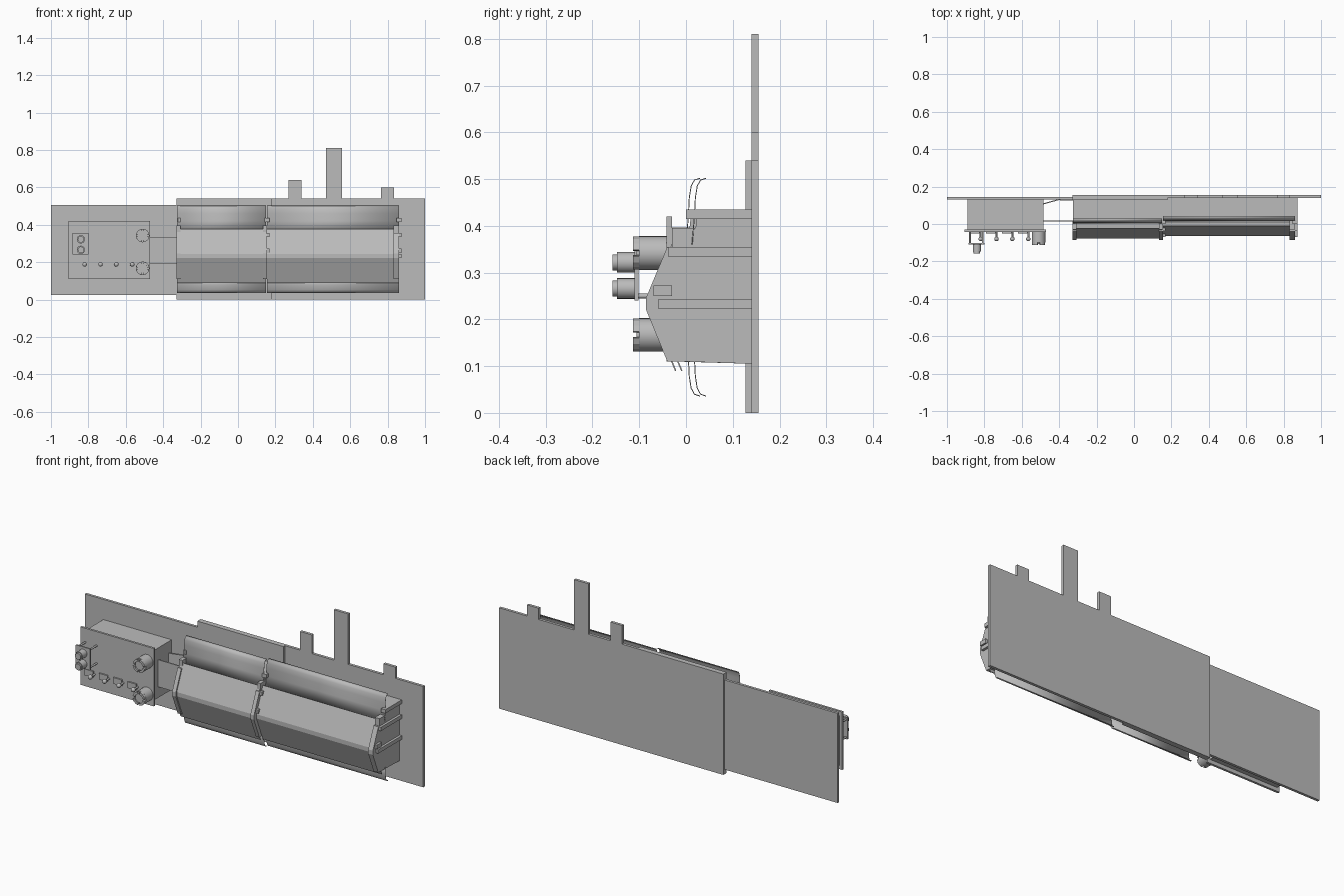
import bpy, bmesh, math
from mathutils import Matrix, Vector

if "Cube" in bpy.data.objects:
    bpy.data.objects.remove(bpy.data.objects["Cube"], do_unlink=True)

grey = bpy.data.materials.new("plain grey")
grey.use_nodes = True
colour = (0.5, 0.5, 0.5, 1)
grey.diffuse_color = colour
grey.node_tree.nodes["Principled BSDF"].inputs["Base Color"].default_value = colour


def finish(name, bm, smooth=False):
    bmesh.ops.recalc_face_normals(bm, faces=bm.faces)
    mesh = bpy.data.meshes.new(name)
    bm.to_mesh(mesh)
    bm.free()
    mesh.materials.append(grey)
    ob = bpy.data.objects.new(name, mesh)
    bpy.context.scene.collection.objects.link(ob)
    if smooth:
        bpy.ops.object.select_all(action="DESELECT")
        ob.select_set(True)
        bpy.context.view_layer.objects.active = ob
        bpy.ops.object.shade_smooth_by_angle(angle=math.radians(35))
    return ob


def box(name, x0, x1, y0, y1, z0, z1):
    bm = bmesh.new()
    size = Matrix.Diagonal((x1 - x0, y1 - y0, z1 - z0, 1))
    centre = Matrix.Translation(((x0 + x1) / 2, (y0 + y1) / 2, (z0 + z1) / 2))
    bmesh.ops.create_cube(bm, size=1, matrix=centre @ size)
    return finish(name, bm)


def rod(name, x, z, y0, y1, radius, sides=24):
    bm = bmesh.new()
    turn = Matrix.Rotation(math.pi / 2, 4, "X")
    bmesh.ops.create_cone(bm, cap_ends=True, segments=sides, radius1=radius, radius2=radius,
                          depth=y1 - y0, matrix=Matrix.Translation((x, (y0 + y1) / 2, z)) @ turn)
    return finish(name, bm, True)


def prism(name, profile, x0, x1):
    """Extrude a closed (y, z) outline along x."""
    bm = bmesh.new()
    face = bm.faces.new([bm.verts.new((x0, y, z)) for y, z in profile])
    new = bmesh.ops.extrude_face_region(bm, geom=[face])["geom"]
    bmesh.ops.translate(bm, vec=(x1 - x0, 0, 0),
                        verts=[v for v in new if isinstance(v, bmesh.types.BMVert)])
    return finish(name, bm)


def sheet(name, path, x0, x1, thick=0.003, smooth=False):
    """Thin bent sheet following an open (y, z) path along x."""
    bm = bmesh.new()
    rows = [(bm.verts.new((x0, y, z)), bm.verts.new((x1, y, z))) for y, z in path]
    for a, b in zip(rows, rows[1:]):
        bm.faces.new((a[0], a[1], b[1], b[0]))
    ob = finish(name, bm, smooth)
    mod = ob.modifiers.new("thickness", "SOLIDIFY")
    mod.thickness = thick
    mod.offset = 0
    return ob


# Back plates and the tabs on the top edge
box("main_back_plate", -0.33, 1, 0.14, 0.155, 0, 0.54)
box("thick_plate_section", -0.33, 0.18, 0.127, 0.141, 0, 0.54)
box("side_back_plate", -1, -0.329, 0.131, 0.145, 0.025, 0.505)
for name, x0, x1, top in (("short_tab", 0.27, 0.34, 0.64),
                          ("tall_tab", 0.47, 0.555, 0.81),
                          ("end_tab", 0.765, 0.835, 0.6)):
    box(name, x0, x1, 0.14, 0.155, 0.53, top)

# Main housing, in two lengths set slightly apart in depth
for name, x0, x1, back in (("left", 0.155, 0.86, 0.013), ("right", -0.325, 0.15, 0.0)):
    prism(name + "_housing", [
        (0.142, 0.105), (0.142, 0.435), (0.012 + back, 0.435), (0.003 + back, 0.355),
        (-0.024 + back, 0.352), (-0.07 + back, 0.245), (-0.07 + back, 0.222),
        (-0.024 + back, 0.11)], x0, x1)
    sheet(name + "_front_panel", [
        (-0.022 + back, 0.378), (-0.077 + back, 0.244),
        (-0.077 + back, 0.222), (-0.022 + back, 0.09)], x0, x1)
    # Curled guards above and below
    arc = [(0.0, 0.36), (0.005, 0.42), (0.007, 0.46), (0.011, 0.485),
           (0.018, 0.498), (0.03, 0.502)]
    sheet(name + "_top_guard", [(y + back, z) for y, z in arc], x0, x1, 0.002, True)
    sheet(name + "_bottom_guard", [(y + back, 0.538 - z) for y, z in arc if z > 0.41],
          x0, x1, 0.002, True)

# Straps wrapped over the housing, with ribs at each joint
outer = [(-0.04, 0.355), (-0.086, 0.245), (-0.086, 0.222), (-0.04, 0.11)]
inner = [(y + 0.03, z) for y, z in reversed(outer)]
for name, x0, x1 in (("right_strap", -0.33, -0.308),
                     ("middle_strap", 0.134, 0.155),
                     ("left_strap", 0.832, 0.86)):
    prism(name, outer + inner, x0, x1)
    tip = x1 + 0.013 if x1 > 0 else x1
    for z0, z1, y0 in ((0.223, 0.243, -0.06), (0.335, 0.355, -0.038), (0.415, 0.435, 0.0)):
        box(name + "_rib", x1 - 0.012, tip, y0, 0.141, z0, z1)
    box(name + "_clip", x0, tip, -0.07, -0.03, 0.25, 0.272)
    box(name + "_top_clip", x0, x1, -0.03, 0.02, 0.355, 0.395)

# Link between the housing and the control box
box("link_front", -0.486, -0.32, 0.014, 0.02, 0.19, 0.335)
box("link_mount", -0.395, -0.325, 0.126, 0.133, 0.115, 0.425)
prism_top = box("link_brace", -0.487, -0.39, 0.117, 0.123, 0.19, 0.335)
for v in prism_top.data.vertices:
    v.co.y += (v.co.x + 0.44) * 0.28

# Control box and its panel
box("control_box", -0.89, -0.485, -0.031, 0.14, 0.13, 0.397)
box("control_panel", -0.905, -0.47, -0.042, -0.03, 0.11, 0.42)

# Large knobs with a notched crown
for z in (0.342, 0.167):
    rod("knob", -0.51, z, -0.1, -0.04, 0.036)
    rod("knob_core", -0.51, z, -0.106, -0.09, 0.024)
    for i in range(4):
        a = math.radians(90 * i + 45)
        bm = bmesh.new()
        verts = [bm.verts.new((-0.51 + r * math.cos(a + t), -0.098, z + r * math.sin(a + t)))
                 for r, sweep in ((0.036, (-0.6, -0.2, 0.2, 0.6)), (0.024, (0.6, 0.2, -0.2, -0.6)))
                 for t in sweep]
        new = bmesh.ops.extrude_face_region(bm, geom=[bm.faces.new(verts)])["geom"]
        bmesh.ops.translate(bm, vec=(0, -0.015, 0),
                            verts=[v for v in new if isinstance(v, bmesh.types.BMVert)])
        finish("knob_crown", bm)

# Raised button plate on posts
box("button_plate", -0.885, -0.8, -0.11, -0.102, 0.24, 0.355)
for x in (-0.876, -0.809):
    for z in (0.25, 0.345):
        rod("plate_post", x, z, -0.104, -0.04, 0.005, 12)
for z in (0.322, 0.266):
    rod("button", -0.84, z, -0.148, -0.108, 0.022)
    rod("button_cap", -0.84, z, -0.157, -0.146, 0.017)

# Row of toggle switches
for x in (-0.82, -0.735, -0.65, -0.565):
    box("toggle_base", x - 0.055, x - 0.005, -0.05, -0.04, 0.172, 0.205)
    rod("toggle_stem", x, 0.188, -0.08, -0.04, 0.005, 12)
    bm = bmesh.new()
    bmesh.ops.create_uvsphere(bm, u_segments=16, v_segments=8, radius=0.012,
                              matrix=Matrix.Translation(Vector((x, -0.08, 0.188))))
    finish("toggle_ball", bm, True)
